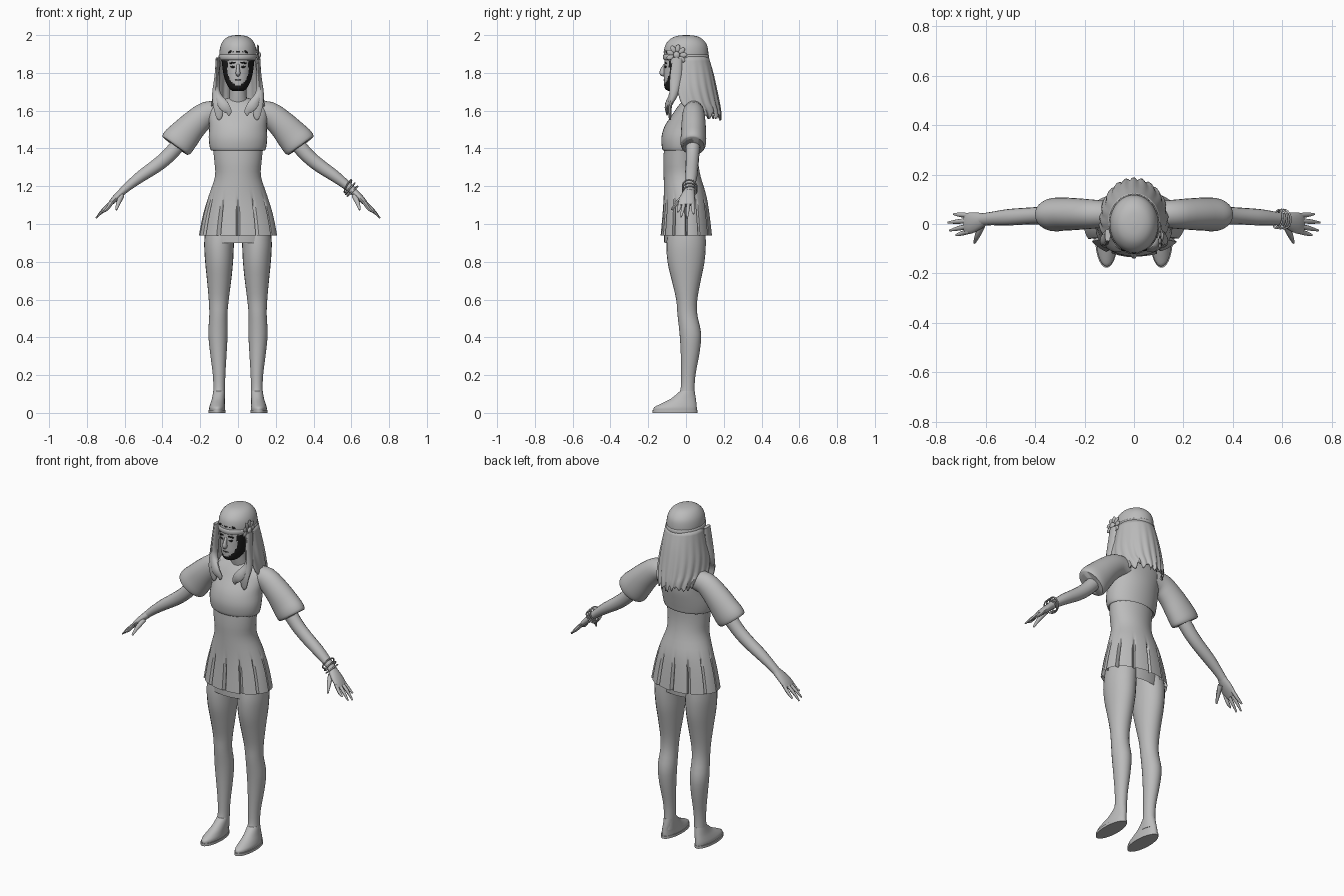
import bpy, bmesh, math, random
from mathutils import Vector

if "Cube" in bpy.data.objects:
    bpy.data.objects.remove(bpy.data.objects["Cube"])

random.seed(4)


def material(name, v):
    m = bpy.data.materials.new(name)
    m.diffuse_color = (v, v, v, 1)
    m.use_nodes = True
    m.node_tree.nodes["Principled BSDF"].inputs["Base Color"].default_value = m.diffuse_color
    return m


GREY = material("plain grey", 0.5)
DARK = material("near black", 0.012)


def finish(name, verts, faces, mats=(GREY,), angle=45):
    me = bpy.data.meshes.new(name)
    me.from_pydata(verts, [], faces)
    for m in mats:
        me.materials.append(m)
    bm = bmesh.new()
    bm.from_mesh(me)
    bmesh.ops.recalc_face_normals(bm, faces=bm.faces)
    bm.to_mesh(me)
    bm.free()
    ob = bpy.data.objects.new(name, me)
    bpy.context.collection.objects.link(ob)
    bpy.ops.object.select_all(action='DESELECT')
    bpy.context.view_layer.objects.active = ob
    ob.select_set(True)
    bpy.ops.object.shade_smooth_by_angle(angle=math.radians(angle))
    return ob


def skin(name, rings, caps=(True, True), closed=True, **kw):
    """Join equal rings of points into a surface."""
    n = len(rings[0])
    verts = [p for r in rings for p in r]
    faces = [(i * n + j, i * n + (j + 1) % n, (i + 1) * n + (j + 1) % n, (i + 1) * n + j)
             for i in range(len(rings) - 1) for j in range(n if closed else n - 1)]
    if caps[0]:
        faces.append(tuple(range(n)))
    if caps[1]:
        faces.append(tuple(range(len(verts) - n, len(verts))))
    return finish(name, verts, faces, **kw)


def refine(rows, k=3):
    """Catmull-Rom smoothing of a row table."""
    out = []
    for i in range(len(rows) - 1):
        p0, p1, p2, p3 = (rows[max(0, min(len(rows) - 1, i + d))] for d in (-1, 0, 1, 2))
        for s in range(k):
            t = s / k
            out.append([0.5 * (2 * b + (c - a) * t + (2 * a - 5 * b + 4 * c - d) * t * t
                               + (3 * b - a - 3 * c + d) * t ** 3)
                        for a, b, c, d in zip(p0, p1, p2, p3)])
    return out + [list(rows[-1])]


def stack(name, rows, n=32, k=3, mod=None, **kw):
    """Upright form; rows are (z, centre x, half width, front y, back y)."""
    rings = []
    for z, cx, rx, yf, yb in refine(rows, k):
        ring = []
        for j in range(n):
            a = 2 * math.pi * j / n - math.pi / 2
            f = mod(j, z) if mod else 1
            ring.append((cx + rx * f * math.cos(a), (yf + yb) / 2 + (yb - yf) / 2 * f * math.sin(a), z))
        rings.append(ring)
    return skin(name, rings, **kw)


def tube(name, rows, n=16, k=3, **kw):
    """Limb form; rows are (x, y, z, half width along y, other half width)."""
    rows = refine(rows, k)
    pts = [Vector(r[:3]) for r in rows]
    rings = []
    for i, r in enumerate(rows):
        t = (pts[min(i + 1, len(pts) - 1)] - pts[max(i - 1, 0)]).normalized()
        u = Vector((0, 1, 0))
        u = (u - t * u.dot(t)).normalized()
        v = t.cross(u)
        rings.append([pts[i] + u * r[3] * math.cos(a) + v * r[4] * math.sin(a)
                      for a in (2 * math.pi * j / n for j in range(n))])
    return skin(name, rings, **kw)


def ball(name, loc, scale, mat, rot=(0, 0, 0)):
    bpy.ops.mesh.primitive_uv_sphere_add(segments=14, ring_count=8, location=loc, rotation=rot)
    ob = bpy.context.object
    ob.name = name
    ob.scale = scale
    ob.data.materials.append(mat)
    bpy.ops.object.shade_smooth()
    return ob


# cropped top with a loose hem
stack("top", [(1.405, 0, .125, -.105, .06), (1.388, 0, .14, -.12, .074), (1.41, 0, .15, -.128, .08),
              (1.46, 0, .155, -.13, .09), (1.52, 0, .152, -.112, .1), (1.58, 0, .158, -.072, .1),
              (1.62, 0, .15, -.045, .098), (1.65, 0, .1, -.02, .085), (1.668, 0, .05, 0, .07)])
stack("neck", [(1.63, 0, .055, -.02, .08), (1.68, 0, .045, -.03, .06), (1.75, 0, .045, -.04, .06)], n=20)


# waist and pleated skirt: narrow slits deepen towards the hem
def pleat(j, z):
    depth = max(0, min(1, (1.16 - z) / .1))
    p = j % 10
    return 1 - depth * (.12 if p == 0 else .006 * (10 - p) / 2)


stack("waist_and_skirt", [(1.42, 0, .135, -.115, .065), (1.33, 0, .125, -.12, .065), (1.25, 0, .122, -.118, .078),
                          (1.15, 0, .155, -.118, .108), (1.05, 0, .186, -.125, .125), (.94, 0, .208, -.135, .138)],
      n=120, mod=pleat, caps=(True, False), angle=35)
stack("underskirt", [(1.1, 0, .155, -.1, .1), (.98, 0, .172, -.115, .105), (.9, 0, .168, -.115, .1)],
      caps=(True, False))

for s, side in ((1, "left"), (-1, "right")):
    # leg, shoe and sole
    stack(side + "_leg", [(1.0, s * .09, .08, -.09, .1), (.9, s * .1, .079, -.103, .105),
                          (.8, s * .1, .074, -.098, .098), (.7, s * .1, .064, -.075, .078),
                          (.6, s * .102, .053, -.052, .06), (.52, s * .104, .048, -.045, .06),
                          (.42, s * .106, .051, -.034, .08), (.32, s * .104, .044, -.028, .072),
                          (.2, s * .1, .033, -.026, .05), (.11, s * .1, .031, -.032, .045),
                          (.05, s * .104, .034, -.07, .05)], n=24)
    stack(side + "_shoe", [(.015, s * .11, .042, -.172, .057), (.03, s * .11, .042, -.168, .057),
                           (.05, s * .108, .038, -.13, .055), (.075, s * .104, .034, -.08, .052),
                           (.115, s * .1, .031, -.032, .046)], n=28)
    stack(side + "_sole", [(0, s * .111, .046, -.177, .061), (.015, s * .111, .046, -.177, .061)], n=28, k=1)

    # puffed sleeve
    tube(side + "_sleeve", [(s * .09, .04, 1.59, .05, .055), (s * .16, .04, 1.585, .058, .065),
                            (s * .23, .04, 1.53, .064, .074), (s * .285, .04, 1.47, .067, .085),
                            (s * .318, .038, 1.433, .068, .09), (s * .333, .037, 1.413, .06, .08),
                            (s * .328, .037, 1.42, .035, .04)], n=28)
    # arm
    tube(side + "_arm", [(s * .27, .04, 1.475, .04, .042), (s * .36, .035, 1.37, .036, .038),
                         (s * .43, .032, 1.31, .034, .036), (s * .51, .027, 1.255, .033, .031),
                         (s * .575, .022, 1.205, .027, .024), (s * .615, .018, 1.17, .025, .02)])
    # hand with four fingers and a thumb
    tube(side + "_palm", [(s * .6, .02, 1.183, .024, .02), (s * .635, .01, 1.15, .037, .019),
                          (s * .665, .003, 1.12, .043, .015), (s * .683, .003, 1.1, .037, .01)])
    for i, (y0, y1, reach) in enumerate(((-.03, -.045, .72), (-.008, -.026, .745), (.014, .006, .752), (.034, .04, .73))):
        tube(f"{side}_finger_{i + 1}", [(s * .665, y0, 1.118, .01, .01), (s * (.67 + reach) / 2, (y0 + y1) / 2, 1.078, .0095, .009),
                                        (s * reach, y1, 1.12 - (reach - .665) * 1.03, .004, .004)], n=8)
    tube(side + "_thumb", [(s * .615, -.005, 1.15, .015, .014), (s * .632, -.045, 1.115, .011, .012),
                           (s * .645, -.076, 1.075, .005, .005)], n=8)

    # face-framing locks of hair falling on the chest
    for i, (x0, x1, y1, tip) in enumerate(((.103, .05, -.1, 1.575), (.11, .1, -.085, 1.55))):
        tube(f"{side}_hair_lock_{i + 1}", [(s * x0, -.045, 1.88, .025, .008), (s * (x0 + .005), -.055, 1.78, .03, .01),
                                           (s * (x0 + .008), -.065, 1.69, .024, .02),
                                           (s * (x0 + x1) / 2, y1, 1.63, .012, .028),
                                           (s * x1, y1, tip + .02, .008, .018), (s * x1, y1, tip, .003, .004)], n=10)

# face, dark around the cheeks and jaw
face = stack("face", [(1.705, 0, .03, -.095, -.03), (1.72, 0, .048, -.113, .01), (1.76, 0, .068, -.117, .05),
                      (1.8, 0, .078, -.117, .09), (1.85, 0, .085, -.115, .1), (1.91, 0, .09, -.11, .1)],
             n=64, k=5, mats=(GREY, DARK))
for p in face.data.polygons:
    x, y, z = p.center
    inside = (x / .056) ** 2 + ((z - 1.825) / .092) ** 2 < 1
    p.material_index = 0 if inside and y < 0 else 1

# nose and flat painted features
tube("nose", [(0, -.112, 1.845, .006, .007), (0, -.122, 1.82, .012, .009), (0, -.124, 1.798, .016, .013),
              (0, -.114, 1.786, .006, .008)], n=12)
for s, side in ((1, "left"), (-1, "right")):
    ball(side + "_eye", (s * .028, -.109, 1.832), (.014, .004, .006), DARK, (0, 0, s * .3))
    ball(side + "_brow", (s * .03, -.108, 1.853), (.019, .004, .0045), DARK, (0, s * .12, s * .3))
ball("lips", (0, -.115, 1.762), (.018, .004, .0035), DARK)

# cap, headband and dark fringe strip
stack("cap", [(1.865, 0, .097, -.115, .117), (1.91, 0, .098, -.117, .118), (1.95, 0, .09, -.108, .11),
              (1.98, 0, .07, -.082, .085), (1.995, 0, .042, -.05, .054), (2.0, 0, .008, -.01, .012)],
      n=40, k=4, caps=(False, True))
stack("headband", [(1.868, 0, .096, -.114, .116), (1.873, 0, .102, -.121, .122), (1.893, 0, .102, -.121, .122),
                   (1.899, 0, .096, -.114, .116)], n=40, k=2, caps=(False, False))
for i in range(5):
    ball(f"fringe_{i + 1}", ((i - 2) * .021, -.113 + .005 * abs(i - 2), 1.911), (.013, .006, .006 + .002 * (i % 2)), DARK,
         (0, .2 * (i - 2), (i - 2) * .15))

# long hair shell, open at the face, with ragged tips
rings = []
N = 60
rag = [random.uniform(-.022, .022) for _ in range(N + 1)]
for z, rx, yb, start in refine([(1.885, .098, .116, -25), (1.8, .113, .14, -25), (1.72, .127, .157, -22),
                                (1.64, .134, .172, -12), (1.6, .135, .178, 0), (1.565, .13, .18, 6)], 3):
    ring = []
    low = max(0, (1.64 - z) / .075)
    for j in range(N + 1):
        a = math.radians(start + (180 - 2 * start) * j / N)
        f = 1 + (1.885 - z) * .1 * math.sin(j * 1.3)
        back = max(0, math.sin(a))
        ring.append((rx * f * math.cos(a), .01 + (yb - .01) * f * math.sin(a),
                     z + low * (rag[j] + .03 * (1 - back))))
    rings.append(ring)
hair = skin("long_hair", rings, caps=(False, False), closed=False, angle=60)
mod = hair.modifiers.new("thickness", 'SOLIDIFY')
mod.thickness = .008
mod.offset = 0

# flower on the headband
ball("flower_centre", (.112, -.05, 1.895), (.01, .018, .018), GREY)
for i in range(9):
    a = 2 * math.pi * i / 9
    ball(f"petal_{i + 1}", (.105, -.05 + .036 * math.cos(a), 1.895 + .036 * math.sin(a)), (.006, .02, .013), GREY, (a, 0, 0))

# bangles on the left wrist
for i in range(3):
    axis = Vector((.75, -.05 + .12 * (i - 1), -.6 - .2 * (i - 1)))
    bpy.ops.mesh.primitive_torus_add(major_radius=.038, minor_radius=.004, major_segments=28, minor_segments=8,
                                     location=(.582 + .012 * i, .02, 1.2 - .013 * i),
                                     rotation=axis.to_track_quat('Z', 'Y').to_euler())
    b = bpy.context.object
    b.name = f"bangle_{i + 1}"
    b.data.materials.append(GREY)
    bpy.ops.object.shade_smooth()
